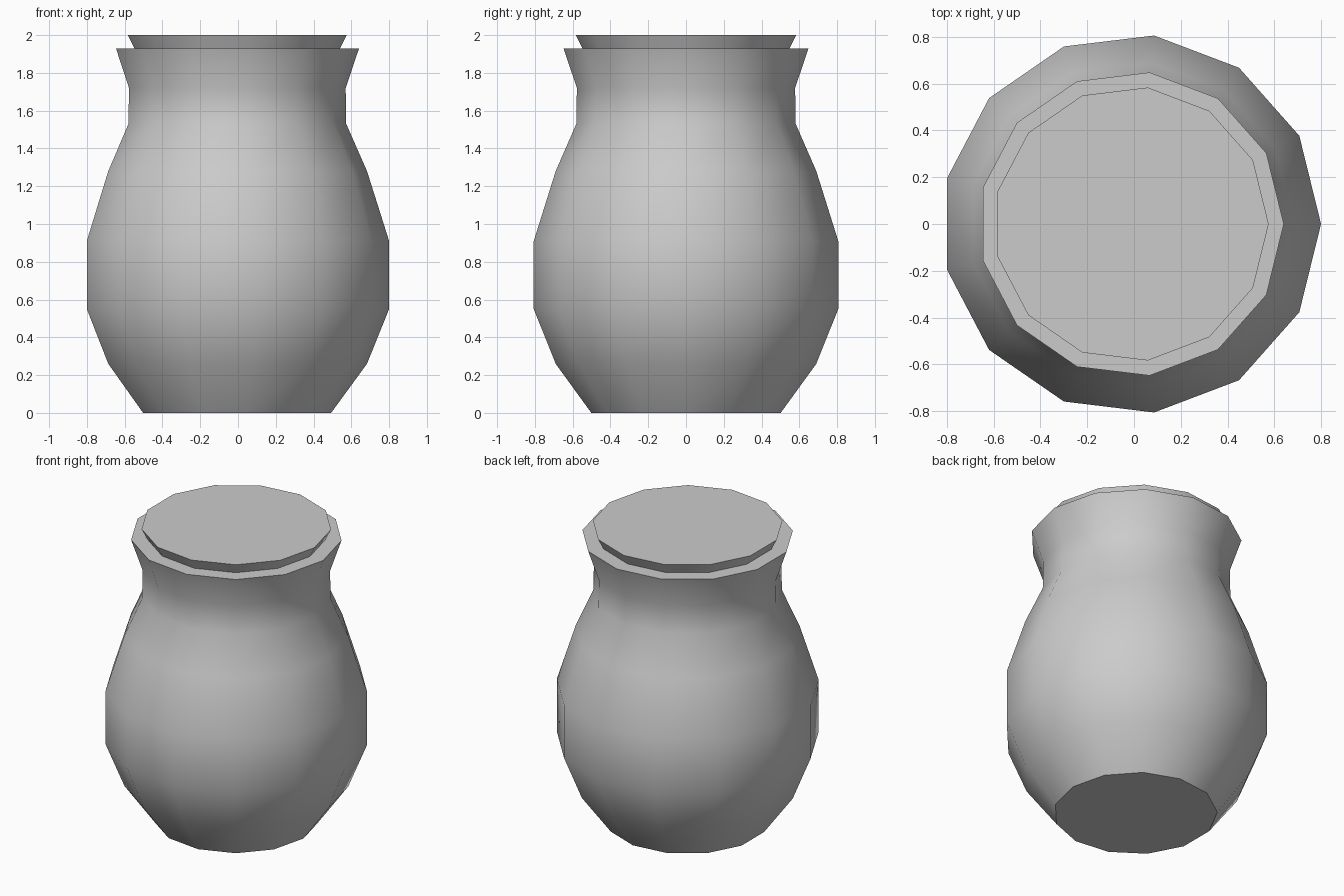
import bpy, bmesh, math

if "Cube" in bpy.data.objects:
    bpy.data.objects.remove(bpy.data.objects["Cube"])

SIDES = 13
X_SHIFT = -0.012  # centres the odd-sided outline on x = 0


def lathe(name, profile, cap_bottom, cap_top):
    bm = bmesh.new()
    rings = []
    for r, z in profile:
        rings.append([bm.verts.new((r * math.cos(2 * math.pi * i / SIDES) + X_SHIFT,
                                    r * math.sin(2 * math.pi * i / SIDES), z))
                      for i in range(SIDES)])
    for a, b in zip(rings, rings[1:]):
        for i in range(SIDES):
            j = (i + 1) % SIDES
            bm.faces.new((a[i], a[j], b[j], b[i]))
    if cap_bottom:
        bm.faces.new(rings[0][::-1])
    if cap_top:
        bm.faces.new(rings[-1])
    mesh = bpy.data.meshes.new(name)
    bm.to_mesh(mesh)
    bm.free()
    obj = bpy.data.objects.new(name, mesh)
    bpy.context.collection.objects.link(obj)
    bpy.ops.object.select_all(action='DESELECT')
    obj.select_set(True)
    bpy.context.view_layer.objects.active = obj
    bpy.ops.object.shade_smooth_by_angle(angle=math.radians(30))
    return obj


# Pot body: belly, neck, flared lip and flat rim up to the stopper
lathe("jar_body", [(0.505, 0), (0.695, 0.26), (0.812, 0.55), (0.812, 0.91),
                   (0.695, 1.28), (0.585, 1.53), (0.582, 1.72),
                   (0.653, 1.93), (0.553, 1.93)], True, False)

# Stopper that widens upward out of the mouth
lathe("stopper", [(0.553, 1.93), (0.588, 2.0)], False, True)
